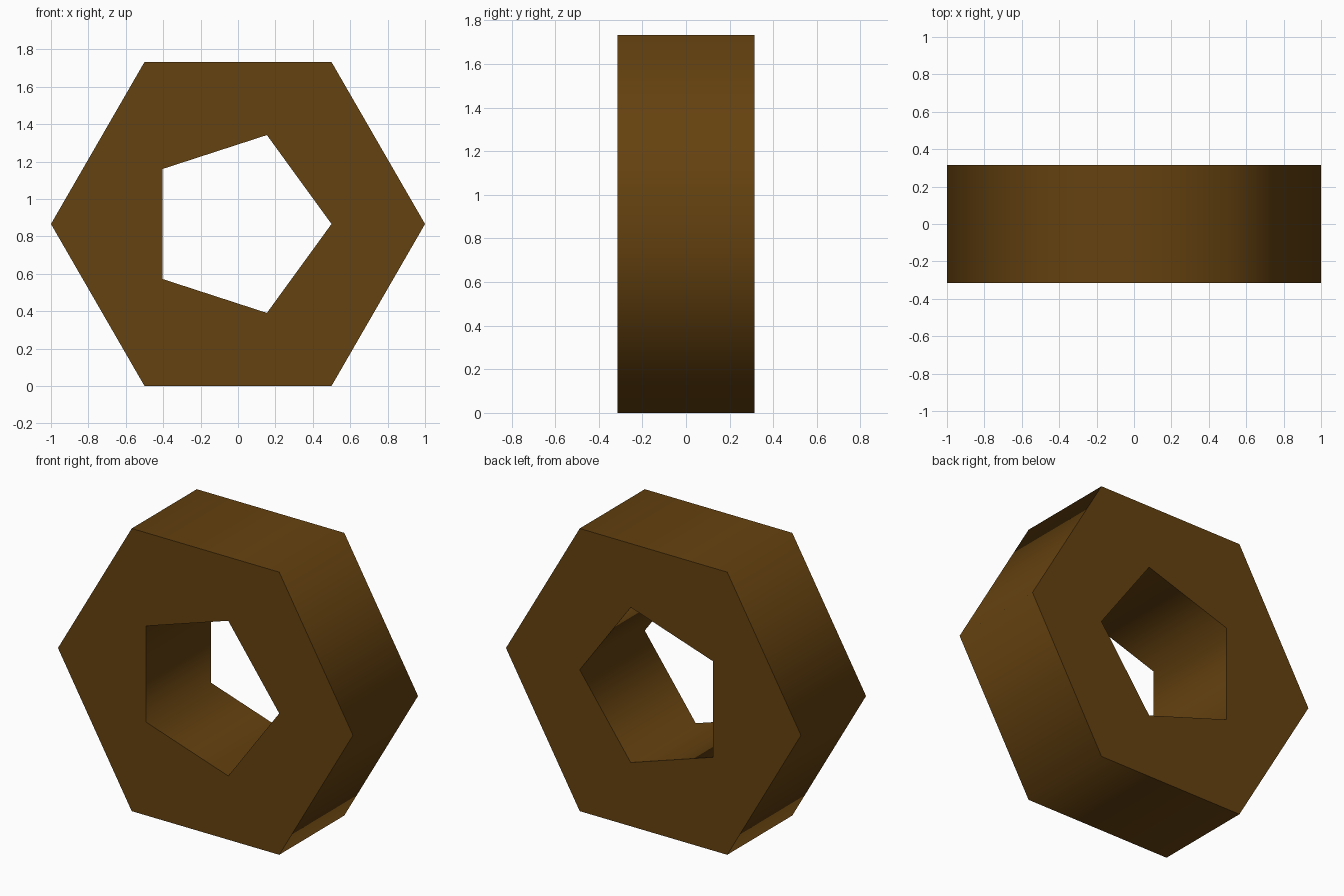
import bpy, bmesh
from math import cos, sin, tau, sqrt

if "Cube" in bpy.data.objects:
    bpy.data.objects.remove(bpy.data.objects["Cube"])

HALF_DEPTH = 0.315
CENTRE_Z = sqrt(3) / 2


def ring(bm, sides, radius):
    """Closed loop of edges on the front plane, first corner at +x."""
    verts = [bm.verts.new((radius * cos(tau * i / sides), -HALF_DEPTH,
                           CENTRE_Z + radius * sin(tau * i / sides)))
             for i in range(sides)]
    return [bm.edges.new((verts[i], verts[(i + 1) % sides])) for i in range(sides)]


bm = bmesh.new()

# Front face: hexagon outline with a pentagon hole
outline = ring(bm, 6, 1.0) + ring(bm, 5, 0.5)
bmesh.ops.triangle_fill(bm, edges=outline, use_beauty=True, use_dissolve=False)

# Extrude to the back face
ext = bmesh.ops.extrude_face_region(bm, geom=bm.faces[:], use_keep_orig=True)
moved = [g for g in ext["geom"] if isinstance(g, bmesh.types.BMVert)]
bmesh.ops.translate(bm, verts=moved, vec=(0, 2 * HALF_DEPTH, 0))
bmesh.ops.recalc_face_normals(bm, faces=bm.faces[:])

# Smooth walls, flat caps with sharp rims
for f in bm.faces:
    f.smooth = abs(f.normal.y) < 0.5
for e in bm.edges:
    e.smooth = len({f.smooth for f in e.link_faces}) == 1

mesh = bpy.data.meshes.new("hex_nut")
bm.to_mesh(mesh)
bm.free()
nut = bpy.data.objects.new("hex_nut", mesh)
bpy.context.collection.objects.link(nut)

# Brown material
brown = bpy.data.materials.new("brown")
brown.diffuse_color = (0.13, 0.054, 0.005, 1)
brown.use_nodes = True
brown.node_tree.nodes["Principled BSDF"].inputs["Base Color"].default_value = brown.diffuse_color
mesh.materials.append(brown)
